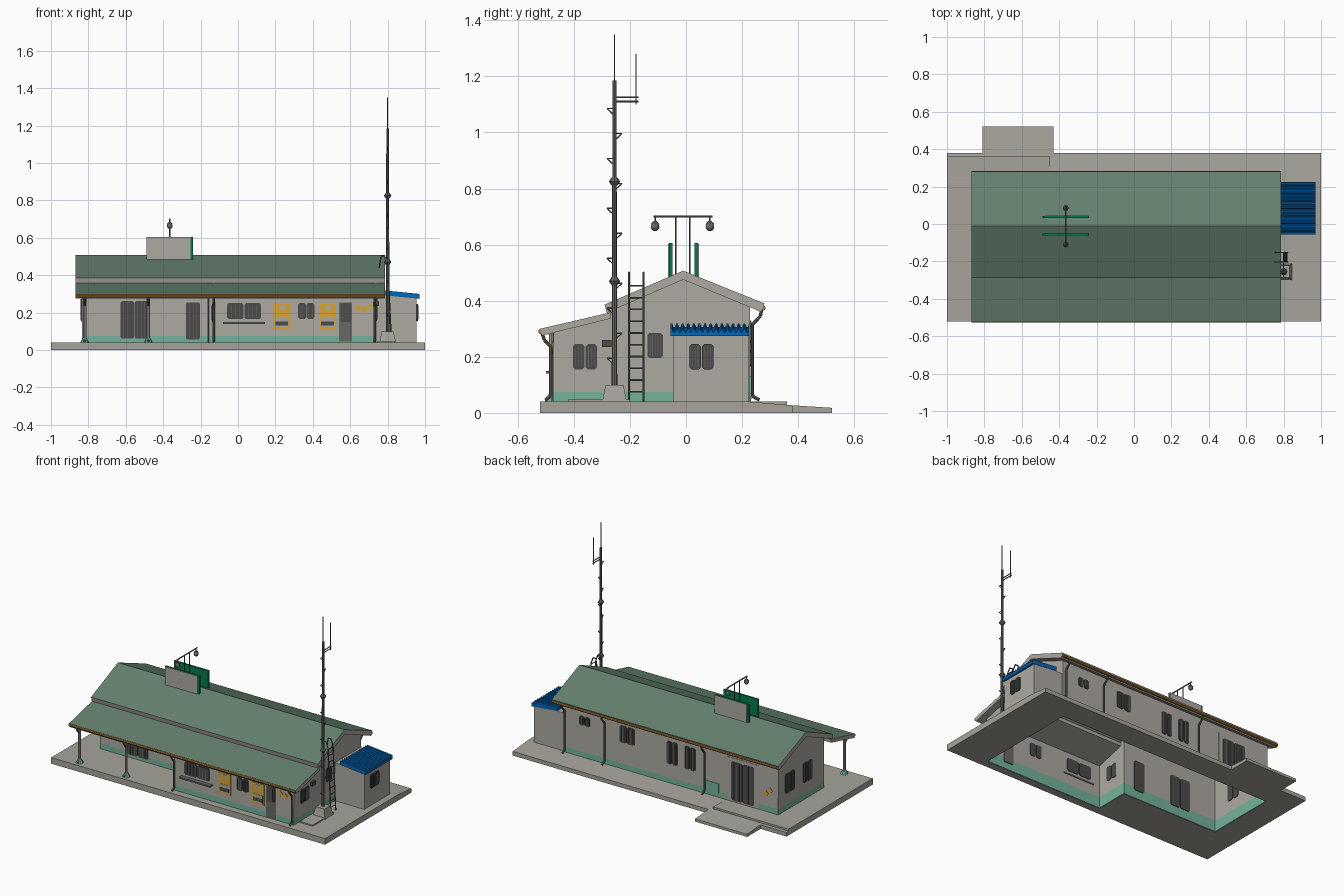
import bpy, bmesh, math
from mathutils import Vector, Matrix

if "Cube" in bpy.data.objects:
    bpy.data.objects.remove(bpy.data.objects["Cube"])


def material(name, r, g, b):
    m = bpy.data.materials.new(name)
    m.use_nodes = True
    col = [(c / 255) ** 2.2 for c in (r, g, b)] + [1]
    m.diffuse_color = col
    m.node_tree.nodes["Principled BSDF"].inputs["Base Color"].default_value = col
    return m


WALL = material("wall grey", 172, 168, 160)
SLAB = material("concrete", 164, 162, 153)
ROOF = material("roof green", 100, 127, 109)
SIGN = material("sign green", 14, 120, 78)
DADO = material("pale teal", 116, 178, 154)
BLUE = material("blue", 0, 104, 186)
YELLOW = material("yellow", 214, 163, 56)
DARK = material("window dark", 76, 76, 76)
GUTTER = material("gutter brown", 160, 116, 56)
METAL = material("metal grey", 104, 104, 101)


def finish(name, bm, *mats):
    bmesh.ops.recalc_face_normals(bm, faces=bm.faces)
    me = bpy.data.meshes.new(name)
    bm.to_mesh(me)
    bm.free()
    for m in mats:
        me.materials.append(m)
    ob = bpy.data.objects.new(name, me)
    bpy.context.collection.objects.link(ob)
    return ob


def add_box(bm, a, b):
    a, b = Vector(a), Vector(b)
    mat = Matrix.Translation((a + b) / 2) @ Matrix.Diagonal((b - a).to_4d())
    return bmesh.ops.create_cube(bm, size=1, matrix=mat)["verts"]


def box(name, a, b, mat):
    bm = bmesh.new()
    add_box(bm, a, b)
    return finish(name, bm, mat)


def prism(name, profile, x0, x1, mat, top=None):
    """Extrude a y-z profile along x; upward faces may get a second material."""
    bm = bmesh.new()
    f = bm.faces.new([bm.verts.new((x0, y, z)) for y, z in profile])
    ext = bmesh.ops.extrude_face_region(bm, geom=[f])["geom"]
    bmesh.ops.translate(bm, vec=(x1 - x0, 0, 0),
                        verts=[v for v in ext if isinstance(v, bmesh.types.BMVert)])
    bmesh.ops.recalc_face_normals(bm, faces=bm.faces)
    if top:
        for f in bm.faces:
            f.material_index = int(f.normal.z > 0.5)
    return finish(name, bm, *([mat, top] if top else [mat]))


def add_rod(bm, p, q, r, r2=None, n=8):
    p, q = Vector(p), Vector(q)
    d = q - p
    m = Matrix.Translation((p + q) / 2) @ d.to_track_quat("Z", "Y").to_matrix().to_4x4()
    bmesh.ops.create_cone(bm, cap_ends=True, segments=n, radius1=r,
                          radius2=r if r2 is None else r2, depth=d.length, matrix=m)


def tube(name, pts, r, mat):
    bm = bmesh.new()
    for p, q in zip(pts, pts[1:]):
        add_rod(bm, p, q, r)
    return finish(name, bm, mat)


# Building outline and roof underside
XR, XL, XJ = 0.735, -0.83, -0.13
YF, YP, YB, RIDGE = -0.47, -0.245, 0.225, -0.01


def underside(y):
    return 0.478 - 0.4 * abs(y - RIDGE) if y > -0.283 else 0.34 + 0.24 * (y + 0.283)


# Ground slab, open under the building
bm = bmesh.new()
xs, ys = [-1, XL, XJ, XR, 1], [-0.52, YF, YP, YB, 0.38]
for i in range(4):
    for j in range(4):
        inside = (j == 2 and i in (1, 2)) or (j == 1 and i == 2)
        if not inside:
            x0, x1, y0, y1 = xs[i], xs[i + 1], ys[j], ys[j + 1]
            bm.faces.new([bm.verts.new((x, y, 0)) for x, y in
                          ((x0, y0), (x1, y0), (x1, y1), (x0, y1))])
bmesh.ops.remove_doubles(bm, verts=bm.verts, dist=0.001)
ext = bmesh.ops.extrude_face_region(bm, geom=bm.faces[:])["geom"]
for v in ext:
    if isinstance(v, bmesh.types.BMVert):
        v.co.z = 0.027 if v.co.y > 0.3 else 0.04
finish("ground_slab", bm, SLAB)
box("back_landing", (-1, 0.23, 0.01), (-0.45, 0.36, 0.041), SLAB)
prism("entry_ramp", [(0.38, 0), (0.38, 0.027), (0.52, 0.018), (0.52, 0)], -0.81, -0.43, SLAB)

# Outer walls with a painted lower band
outline = [(XR, YF), (XR, YB), (XL, YB), (XL, YP), (XJ, YP), (XJ, YF)]
bm = bmesh.new()
for (xa, ya), (xb, yb) in zip(outline, outline[1:] + outline[:1]):
    stops = sorted({ya, yb} | {y for y in (-0.285, -0.28, RIDGE) if min(ya, yb) < y < max(ya, yb)})
    if len(stops) == 1:
        pts = [(xa, ya), (xb, yb)]
    else:
        pts = [(xa, y) for y in stops]
    for p, q in zip(pts, pts[1:]):
        for band, (lo, hi) in enumerate(((0.002, 0.075), (0.075, None))):
            f = bm.faces.new([bm.verts.new(c) for c in (
                (*p, lo), (*q, lo), (*q, hi or underside(q[1])), (*p, hi or underside(p[1])))])
            f.material_index = band
bmesh.ops.remove_doubles(bm, verts=bm.verts, dist=0.0005)
walls = finish("walls", bm, DADO, WALL)
sol = walls.modifiers.new("thickness", "SOLIDIFY")
sol.thickness, sol.offset = 0.01, 0

# Roofs
prism("main_roof", [(0.28, 0.39), (RIDGE, 0.507), (-0.29, 0.386), (-0.283, 0.357),
                    (RIDGE, 0.475), (0.268, 0.36)], -0.87, 0.785, WALL, ROOF)
prism("porch_roof", [(-0.27, 0.358), (-0.52, 0.30), (-0.515, 0.275), (-0.27, 0.336)],
      -0.87, 0.785, WALL, ROOF)
for nm, y, z in (("front", -0.518, 0.29), ("back", 0.275, 0.374)):
    tube(nm + "_gutter", [(-0.87, y, z), (0.785, y, z)], 0.009, GUTTER)

# Side annex with a corrugated roof
box("annex_walls", (XR, -0.047, 0.03), (0.955, 0.222, 0.29), WALL)
ribs = 14
step = 0.28 / ribs
upper = [(-0.055 + step * (i + k), 0.318 - 0.011 * (k > 0.3)) for i in range(ribs)
         for k in (0, 0.3, 0.5, 0.8)]
roof = prism("annex_roof", upper + [(0.225, 0.318), (0.225, 0.292), (-0.055, 0.292)],
             0.785, 0.97, BLUE)
for v in roof.data.vertices:
    v.co.z -= 0.1 * (v.co.x - 0.785)

# Wall-mounted plates: side gives the wall plane and outward direction
SIDES = {"front": (1, YF, -1), "porch": (1, YP, -1), "back": (1, YB, 1),
         "right": (0, XR, 1), "left": (0, XL, -1), "annex": (0, 0.955, 1), "jog": (0, XJ, -1)}


def add_plate(bm, side, u0, u1, z0, z1, out=0.008, back=0.008):
    axis, pos, s = SIDES[side]
    lo, hi = sorted((pos - s * back, pos + s * out))
    if axis:
        return add_box(bm, (u0, lo, z0), (u1, hi, z1))
    return add_box(bm, (lo, u0, z0), (hi, u1, z1))


def plate(name, side, u0, u1, z0, z1, mat, out=0.008, back=0.008):
    bm = bmesh.new()
    add_plate(bm, side, u0, u1, z0, z1, out, back)
    return finish(name, bm, mat)


def window(name, side, u0, u1, z0, z1, leaves=2, bars=3):
    """Dark leaves with chamfered corners and slim security bars."""
    bm, grille = bmesh.new(), bmesh.new()
    w = (u1 - u0) / leaves
    axis = SIDES[side][0]
    for i in range(leaves):
        a, b = u0 + i * w + 0.002, u0 + (i + 1) * w - 0.002
        vs = add_plate(bm, side, a, b, z0, z1)
        cross = [e for e in {e for v in vs for e in v.link_edges}
                 if abs((e.verts[0].co - e.verts[1].co)[axis]) > 0.01
                 and abs(e.verts[0].co.z - e.verts[1].co.z) < 1e-4
                 and (e.verts[0].co - e.verts[1].co).length < 0.0165]
        if cross:
            bmesh.ops.bevel(bm, geom=cross, offset=0.008, segments=1, affect="EDGES")
        for k in range(1, bars + 1):
            c = a + (b - a) * k / (bars + 1)
            add_plate(grille, side, c - 0.0012, c + 0.0012, z0 + 0.008, z1 - 0.008, 0.011, 0)
    finish(name, bm, DARK)
    finish(name + "_bars", grille, METAL)


window("front_wide_window", "front", -0.06, 0.125, 0.165, 0.25)
window("front_small_window", "front", 0.32, 0.41, 0.165, 0.25)
plate("front_shelf", "front", -0.08, 0.145, 0.14, 0.15, METAL, 0.03)
plate("front_door", "front", 0.54, 0.61, 0.045, 0.255, METAL, 0.007)
window("front_door_window", "front", 0.545, 0.605, 0.15, 0.25, 1)
window("porch_double_door", "porch", -0.63, -0.48, 0.06, 0.262)
window("porch_single_door", "porch", -0.28, -0.20, 0.055, 0.255, 1)
window("jog_window", "jog", -0.40, -0.31, 0.15, 0.245)
window("back_vent_window", "back", 0.54, 0.62, 0.25, 0.31)
window("back_kitchen_window", "back", 0.215, 0.325, 0.215, 0.325)
window("back_tall_window_a", "back", -0.10, -0.02, 0.165, 0.315)
window("back_tall_window_b", "back", -0.23, -0.15, 0.165, 0.315)
plate("back_door_frame", "back", -0.69, -0.46, 0.04, 0.33, WALL, 0.006)
window("back_double_door", "back", -0.66, -0.49, 0.05, 0.305)
plate("back_paint_patch", "back", -0.40, -0.29, 0.07, 0.13, DADO, 0.007)
window("left_window_a", "left", 0.06, 0.16, 0.15, 0.28)
window("left_window_b", "left", -0.125, -0.025, 0.15, 0.28)
window("right_front_window", "right", -0.405, -0.315, 0.155, 0.245)
window("right_middle_window", "right", -0.14, -0.08, 0.195, 0.285, 1, 5)
plate("meter_box", "right", -0.30, -0.265, 0.235, 0.26, DARK, 0.02)
window("annex_window", "annex", 0.01, 0.10, 0.155, 0.245)

# Painted posters and diamonds
for i, u in enumerate((0.19, 0.435)):
    plate(f"poster_{i}", "front", u, u + 0.09, 0.11, 0.25, YELLOW, 0.007, 0)
    plate(f"poster_blank_{i}", "front", u + 0.01, u + 0.08, 0.12, 0.175, WALL, 0.009, 0)
    plate(f"poster_print_{i}", "front", u + 0.01, u + 0.078, 0.13, 0.153, DARK, 0.01, 0)
    plate(f"poster_gap_{i}", "front", u + 0.03, u + 0.06, 0.215, 0.24, WALL, 0.009, 0)


def diamond(name, side, u, z, r):
    ob = plate(name, side, u - r, u + r, z - r, z + r, YELLOW, 0.007, 0)
    c = sum((v.co for v in ob.data.vertices), Vector()) / len(ob.data.vertices)
    ob.data.transform(Matrix.Translation(c) @ Matrix.Rotation(math.radians(45), 4, "Y")
                      @ Matrix.Translation(-c))


for i, (side, u, z) in enumerate((("front", 0.64, 0.225), ("front", 0.675, 0.215), ("front", 0.71, 0.23),
                                  ("back", -0.745, 0.16), ("back", -0.775, 0.185))):
    diamond(f"diamond_{i}", side, u, z, 0.014)

# Porch posts and downpipes
for i, x in enumerate((-0.82, -0.48)):
    tube(f"porch_post_{i}", [(x, -0.48, 0.04), (x, -0.48, 0.29)], 0.009, WALL)
    bm = bmesh.new()
    add_rod(bm, (x, -0.48, 0.04), (x, -0.48, 0.065), 0.024, 0.011)
    finish(f"post_foot_{i}", bm, DADO)
for i, x in enumerate((-0.82, -0.48, XJ, 0.73)):
    tube(f"front_downpipe_{i}", [(x, -0.515, 0.29), (x, -0.505, 0.26), (x, -0.482, 0.235),
                                 (x, -0.482, 0.06), (x, -0.502, 0.046)], 0.006, METAL)
for i, x in enumerate((0.72, 0.43, -0.30)):
    tube(f"back_downpipe_{i}", [(x, 0.27, 0.37), (x, 0.265, 0.345), (x, 0.237, 0.315),
                                (x, 0.237, 0.06), (x, 0.262, 0.046)], 0.006, METAL)
tube("porch_pipe", [(-0.16, -0.252, 0.04), (-0.16, -0.252, 0.36)], 0.004, METAL)

# Rooftop sign boards: grey outer face, green backing and end strip
for nm, y, s in (("front", -0.055, -1), ("back", 0.037, 1)):
    box(nm + "_sign_board", (-0.49, y - 0.006, 0.48), (-0.24, y + 0.006, 0.605), SIGN)
    a, b = sorted((-s * 0.24 - (0.73 if s > 0 else 0) + 0.48 * (s > 0), -0.24))
    x0, x1 = (-0.488, -0.255) if s < 0 else (-0.475, -0.242)
    y0, y1 = sorted((y + s * 0.004, y + s * 0.009))
    box(nm + "_sign_face", (x0, y0, 0.482), (x1, y1, 0.603), WALL)

# Lamp frame with two hanging lamps
bm = bmesh.new()
X = -0.365
for y in (-0.037, 0.013):
    add_rod(bm, (X, y, 0.47), (X, y, 0.7), 0.003)
add_rod(bm, (X, -0.115, 0.7), (X, 0.095, 0.7), 0.004)
for y in (-0.11, 0.085):
    add_rod(bm, (X, y, 0.7), (X, y, 0.675), 0.003)
    add_rod(bm, (X, y, 0.672), (X, y, 0.684), 0.016, 0.006)
    bmesh.ops.create_uvsphere(bm, u_segments=12, v_segments=8, radius=0.015,
                              matrix=Matrix.Translation((X, y, 0.663)))
finish("lamp_frame", bm, METAL)

# Radio mast with climbing brackets, collars and whip aerials
X, Y = 0.80, -0.255
box("mast_plinth", (0.745, -0.42, 0.03), (0.84, -0.2, 0.048), SLAB)
bm = bmesh.new()
add_rod(bm, (X, Y, 0.04), (X, Y, 0.10), 0.062, 0.045, 4)
bmesh.ops.rotate(bm, verts=bm.verts, cent=(X, Y, 0), matrix=Matrix.Rotation(math.pi / 4, 3, "Z"))
finish("mast_base", bm, SLAB)
bm = bmesh.new()
add_rod(bm, (X, Y, 0.09), (X, Y, 1.185), 0.010, 0.007)
add_rod(bm, (X, Y, 1.18), (X, Y, 1.35), 0.0025)
add_rod(bm, (X, -0.178, 1.10), (X, -0.178, 1.28), 0.002)
for z in (1.11, 1.125):
    add_rod(bm, (X, Y, z), (X, -0.17, z), 0.003)
for z in (0.47, 0.825):
    add_rod(bm, (X, Y, z - 0.015), (X, Y, z), 0.010, 0.02)
    add_rod(bm, (X, Y, z), (X, Y, z + 0.015), 0.02, 0.010)
for i in range(11):
    z, s = 0.17 + i * 0.089, -1 if i % 2 == 0 else 1
    add_rod(bm, (X, Y, z), (X, Y + s * 0.027, z + 0.025), 0.0025, n=5)
    add_rod(bm, (X, Y, z + 0.025), (X, Y + s * 0.027, z + 0.025), 0.0025, n=5)
finish("radio_mast", bm, METAL)

# Roof ladder with hooked rails
bm = bmesh.new()
for y in (-0.203, -0.152):
    rail = [(0.82, y, 0.04), (0.80, y, 0.46), (0.785, y, 0.5), (0.765, y, 0.5), (0.755, y, 0.44)]
    for p, q in zip(rail, rail[1:]):
        add_rod(bm, p, q, 0.004, n=6)
for i in range(10):
    z = 0.075 + i * 0.042
    x = 0.82 - 0.02 * (z - 0.04) / 0.42
    add_rod(bm, (x, -0.203, z), (x, -0.152, z), 0.003, n=6)
finish("roof_ladder", bm, METAL)
